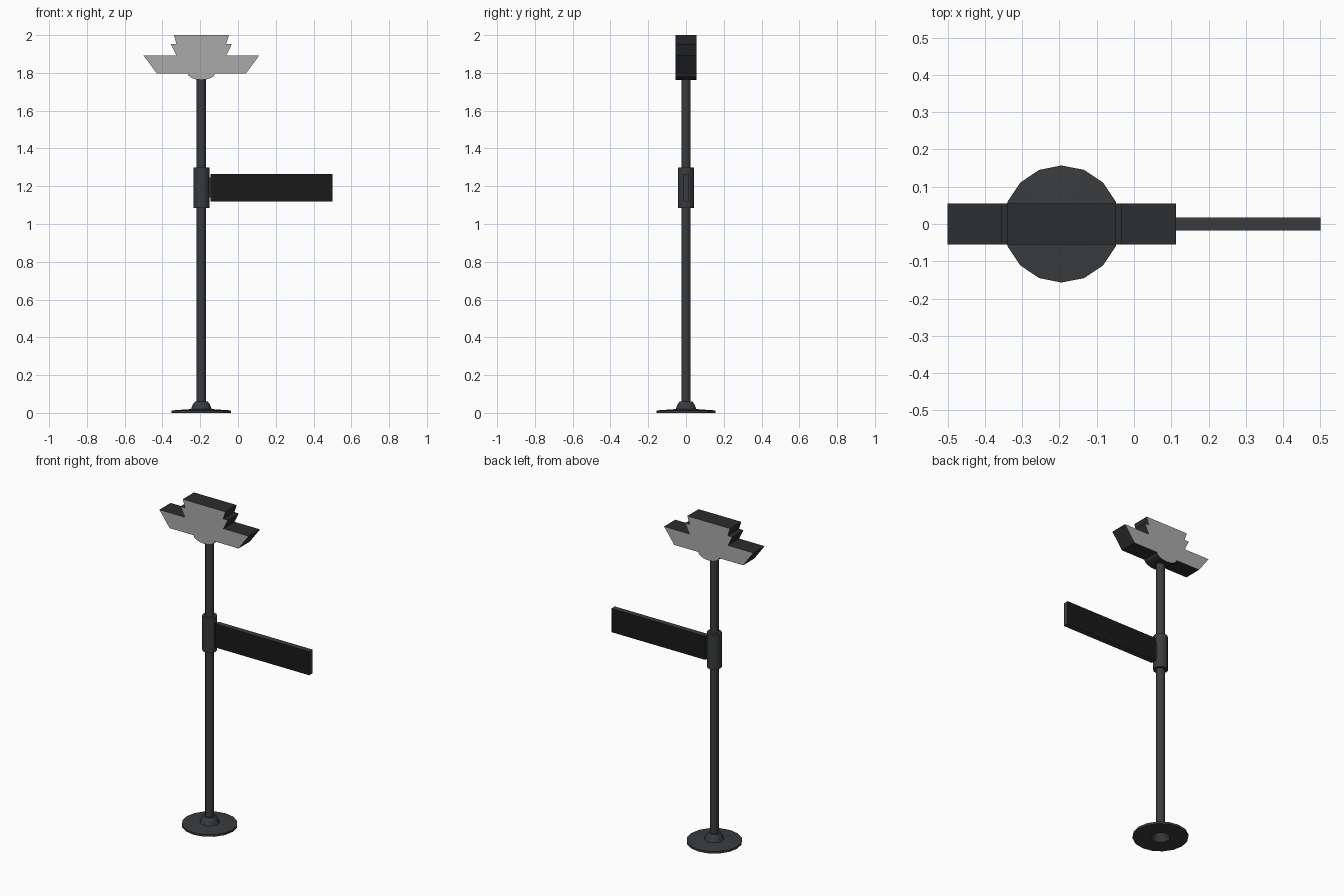
import bpy, bmesh, math

if "Cube" in bpy.data.objects:
    bpy.data.objects.remove(bpy.data.objects["Cube"])

CX = -0.194  # pole axis


def material(name, r, g, b):
    m = bpy.data.materials.new(name)
    m.diffuse_color = (r, g, b, 1)
    m.use_nodes = True
    m.node_tree.nodes["Principled BSDF"].inputs["Base Color"].default_value = m.diffuse_color
    return m


METAL = material("dark_metal", 0.042, 0.044, 0.047)
EDGE = material("sign_edge", 0.025, 0.026, 0.028)
BLACK = material("panel_black", 0.01, 0.01, 0.01)
GREY = material("sign_face_grey", 0.4, 0.4, 0.4)


def finish(name, bm, mats, smooth=False):
    bmesh.ops.recalc_face_normals(bm, faces=bm.faces)
    me = bpy.data.meshes.new(name)
    if len(mats) > 1:  # second material on faces looking front or back
        for f in bm.faces:
            f.material_index = int(abs(f.normal.y) > 0.9)
    bm.to_mesh(me)
    bm.free()
    for m in mats:
        me.materials.append(m)
    ob = bpy.data.objects.new(name, me)
    bpy.context.collection.objects.link(ob)
    return ob


def lathe(name, profile, sides):
    """Revolve (radius, z) points round the pole axis; radius 0 closes the end."""
    bm = bmesh.new()
    rings = []
    for r, z in profile:
        n = sides if r > 0 else 1
        rings.append([bm.verts.new((CX + r * math.cos(math.tau * i / sides),
                                    r * math.sin(math.tau * i / sides), z)) for i in range(n)])
    for a, b in zip(rings, rings[1:]):
        for i in range(sides):
            j = (i + 1) % sides
            quad = [a[i % len(a)], a[j % len(a)], b[j % len(b)], b[i % len(b)]]
            bm.faces.new(list(dict.fromkeys(quad)))
    return finish(name, bm, [METAL])


def box(name, x0, x1, half_y, z0, z1, mats):
    bm = bmesh.new()
    bmesh.ops.create_cube(bm, size=1)
    for v in bm.verts:
        v.co = (x1 if v.co.x > 0 else x0, math.copysign(half_y, v.co.y),
                z1 if v.co.z > 0 else z0)
    bm.normal_update()
    return finish(name, bm, mats)


# Base plate with a raised hub, hollow underneath
lathe("base", [(0, 0.045), (0.03, 0.045), (0.05, 0.008), (0.052, 0.0), (0.157, 0.0),
               (0.157, 0.013), (0.055, 0.02), (0.045, 0.045), (0.034, 0.06), (0, 0.06)], 16)

# Pole and clamp collar
lathe("pole", [(0, 0.05), (0.025, 0.05), (0.025, 1.78), (0, 1.78)], 12)
lathe("collar", [(0, 1.085), (0.042, 1.085), (0.042, 1.3), (0, 1.3)], 12)

# Direction board and the bracket joining it to the collar
box("board", -0.145, 0.5, 0.017, 1.12, 1.266, [METAL, BLACK])
box("bracket", -0.17, -0.14, 0.01, 1.14, 1.245, [METAL])

# Stepped top sign: half outline mirrored, rounded at the bottom
half = [(0.146, 2.0), (0.131, 1.952), (0.161, 1.952), (0.132, 1.892),
        (0.306, 1.892), (0.236, 1.797), (0.072, 1.797)]
half += [(0.072 * math.cos(math.radians(a)), 1.797 - 0.034 * math.sin(math.radians(a)))
         for a in (22, 45, 68)]
outline = half + [(0, 1.763)] + [(-x, z) for x, z in reversed(half)]
bm = bmesh.new()
face = bm.faces.new([bm.verts.new((CX + x, -0.055, z)) for x, z in outline])
ext = bmesh.ops.extrude_face_region(bm, geom=[face], use_keep_orig=True)
for v in ext["geom"]:
    if isinstance(v, bmesh.types.BMVert):
        v.co.y = 0.055
bm.normal_update()
finish("top_sign", bm, [EDGE, GREY])
